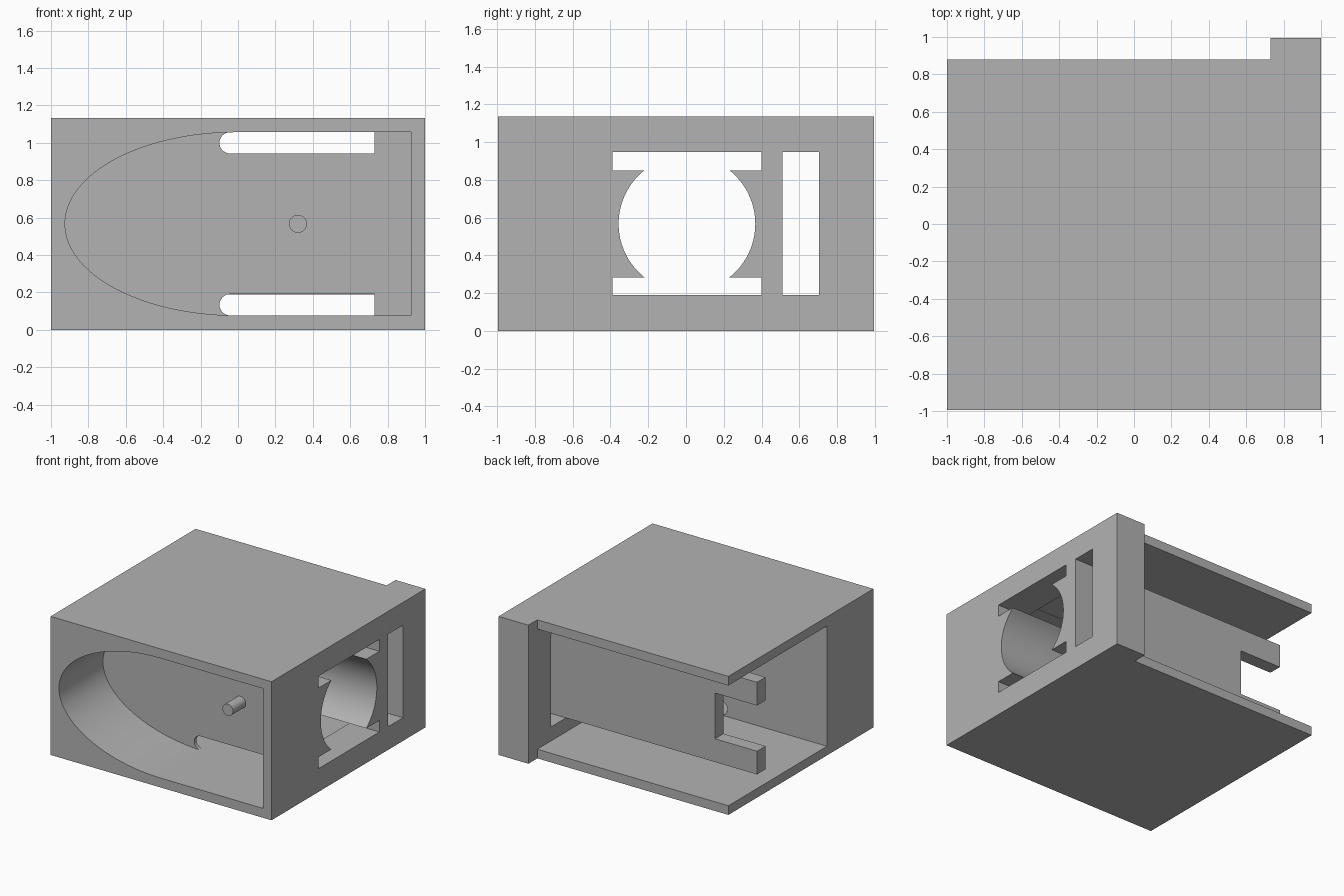
import bpy
import bmesh
from math import sin, cos, pi, asin, sqrt
from mathutils import Vector

cube = bpy.data.objects.get("Cube")
if cube:
    bpy.data.objects.remove(cube, do_unlink=True)

grey = bpy.data.materials.new("plain grey")
grey.use_nodes = True
colour = (0.45, 0.45, 0.45, 1)
grey.diffuse_color = colour
grey.node_tree.nodes["Principled BSDF"].inputs["Base Color"].default_value = colour

MID_Z = 0.567
HEIGHT = 2 * MID_Z


def prism(name, outline, axis, lo, hi):
    """Extrude a closed outline along x or y; outline is (y, z) or (x, z)."""
    def place(p, d):
        return Vector((d, p[0], p[1])) if axis == "x" else Vector((p[0], d, p[1]))
    bm = bmesh.new()
    face = bm.faces.new([bm.verts.new(place(p, lo)) for p in outline])
    new = bmesh.ops.extrude_face_region(bm, geom=[face])["geom"]
    bmesh.ops.translate(bm, vec=place((0, 0), hi - lo),
                        verts=[v for v in new if isinstance(v, bmesh.types.BMVert)])
    bmesh.ops.recalc_face_normals(bm, faces=bm.faces)
    mesh = bpy.data.meshes.new(name)
    bm.to_mesh(mesh)
    bm.free()
    mesh.materials.append(grey)
    obj = bpy.data.objects.new(name, mesh)
    bpy.context.collection.objects.link(obj)
    return obj


def rect(a0, a1, z0, z1):
    return [(a0, z0), (a1, z0), (a1, z1), (a0, z1)]


def arc(cx, cz, rx, rz, start, end, steps):
    angles = [start + (end - start) * i / steps for i in range(steps + 1)]
    return [(cx + rx * cos(a), cz + rz * sin(a)) for a in angles]


def cut(body, cutter):
    cutter.hide_render = True
    mod = body.modifiers.new("cut", "BOOLEAN")
    mod.operation = "DIFFERENCE"
    mod.solver = "EXACT"
    mod.object = cutter
    bpy.context.view_layer.objects.active = body
    bpy.ops.object.modifier_apply(modifier=mod.name)
    bpy.data.objects.remove(cutter, do_unlink=True)


def smooth(obj):
    bpy.ops.object.select_all(action="DESELECT")
    obj.select_set(True)
    bpy.context.view_layer.objects.active = obj
    bpy.ops.object.shade_smooth_by_angle(angle=0.5)


# Housing block with its stepped rear edge
housing = prism("housing", rect(-1, 1, 0, HEIGHT), "y", -0.995, 0.995)
cut(housing, prism("rear_step", rect(-1.2, 0.73, -0.1, 1.3), "y", 0.88, 1.2))

# Rear chamber, open at the back and on one side
cut(housing, prism("chamber", rect(-1.2, 0.73, 0.075, HEIGHT - 0.075), "y", -0.395, 1.1))

# Front recess with one half-elliptical end
recess = arc(0, MID_Z, 0.925, 0.49, pi / 2, 3 * pi / 2, 48)
recess += [(0.925, MID_Z - 0.49), (0.925, MID_Z + 0.49)]
cut(housing, prism("recess", recess, "y", -1.2, -0.425))

# Round-ended slots above and below the thin partition
for z in (MID_Z - 0.433, MID_Z + 0.433):
    slot = arc(-0.042, z, 0.057, 0.057, pi / 2, 3 * pi / 2, 16)
    slot += [(0.729, z - 0.057), (0.729, z + 0.057)]
    cut(housing, prism("slot", slot, "y", -0.46, -0.36))

# Side wall openings
for y0, y1 in ((-0.39, 0.40), (0.51, 0.705)):
    cut(housing, prism("opening", rect(y0, y1, 0.19, 0.947), "x", 0.6, 1.2))
smooth(housing)

# Concave guide cheeks on both sides of the round passage
half, radius, centre_y = 0.283, 0.362, 0.005
swing = asin(half / radius)
for side, name in ((-1, "front_cheek"), (1, "rear_cheek")):
    inner = arc(centre_y, MID_Z, side * radius, radius, -swing, swing, 24)
    outer = centre_y + side * 0.405
    cheek = prism(name, inner + [(outer, MID_Z + half), (outer, MID_Z - half)],
                  "x", 0.2, 1)
    smooth(cheek)

# Forked rear plate
fork = [(0.74, 0.19), (-1, 0.19), (-1, 0.38), (-0.62, 0.38)]
fork += [(x, HEIGHT - z) for x, z in reversed(fork)]
prism("forked_plate", fork, "y", 0.40, 0.51)

# Locating pin in the front recess
pin = prism("pin", arc(0.32, MID_Z, 0.048, 0.048, 0, 2 * pi * 31 / 32, 31),
            "y", -0.59, -0.415)
smooth(pin)
